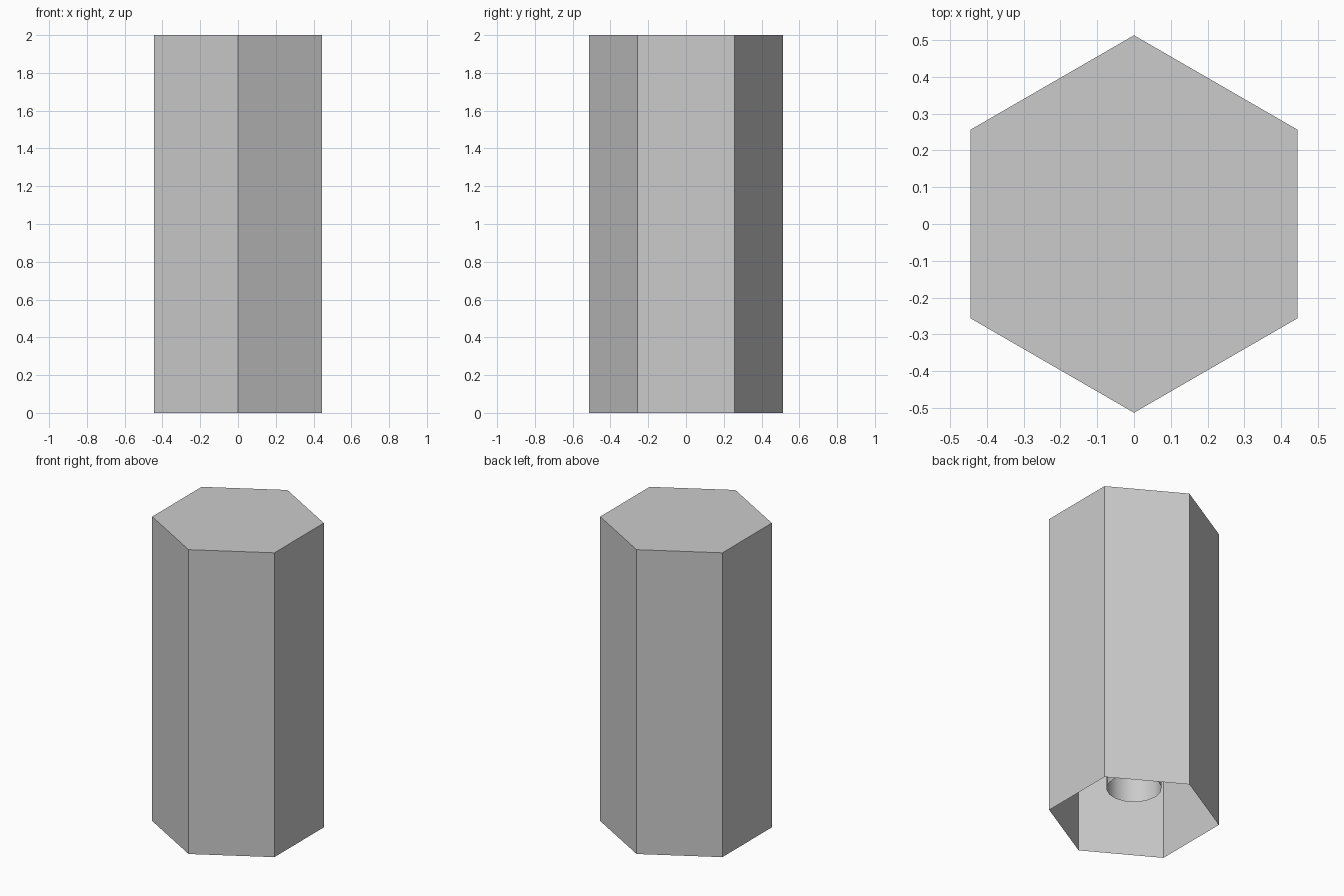
import bpy, bmesh
from math import sin, cos, pi

if "Cube" in bpy.data.objects:
    bpy.data.objects.remove(bpy.data.objects["Cube"])


def tube(name, radius, sides, z0, z1, start, top=False, smooth=False):
    """Upright prism shell, open at the bottom, optionally closed on top."""
    bm = bmesh.new()
    rings = []
    for z in (z0, z1):
        rings.append([bm.verts.new((radius * cos(start + 2 * pi * i / sides),
                                    radius * sin(start + 2 * pi * i / sides), z))
                      for i in range(sides)])
    low, high = rings
    for i in range(sides):
        j = (i + 1) % sides
        face = bm.faces.new((low[i], low[j], high[j], high[i]))
        face.smooth = smooth
    if top:
        bm.faces.new(high)
    mesh = bpy.data.meshes.new(name)
    bm.to_mesh(mesh)
    bm.free()
    obj = bpy.data.objects.new(name, mesh)
    bpy.context.collection.objects.link(obj)
    return obj


# Hollow hexagonal cap, corners pointing to the front and back
tube("hexagonal_shell", 0.513, 6, 0.0, 2.0, pi / 2, top=True)

# Round socket hanging inside from the top, ending above the open rim
tube("inner_socket", 0.165, 16, 0.2, 2.0, 0.0, smooth=True)
